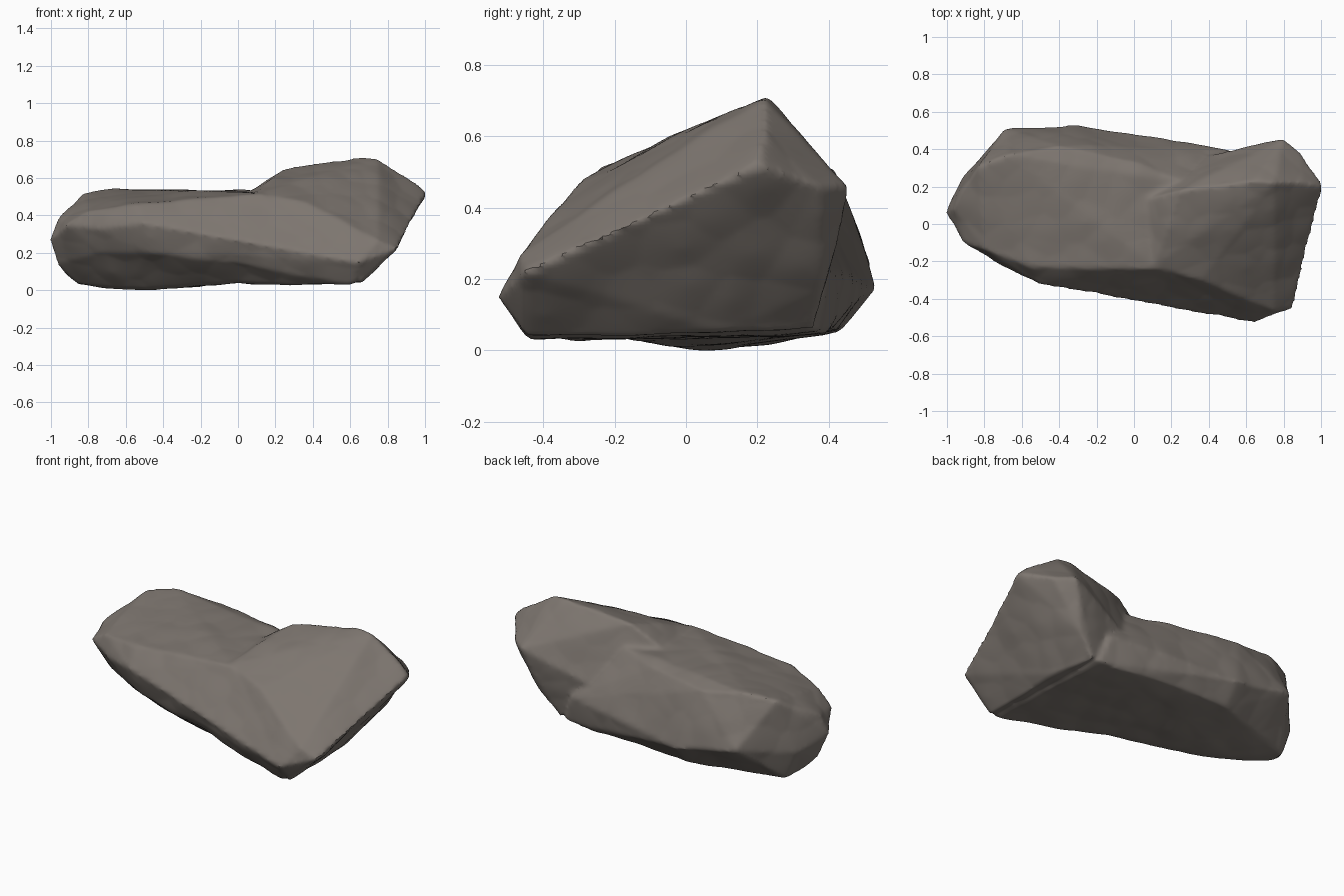
import bpy
import bmesh
from mathutils import noise

default_cube = bpy.data.objects.get("Cube")
if default_cube:
    bpy.data.objects.remove(default_cube, do_unlink=True)

# Stone material
stone = bpy.data.materials.new("grey_brown_stone")
stone.use_nodes = True
colour = (0.205, 0.18, 0.16, 1.0)
stone.diffuse_color = colour
shader = stone.node_tree.nodes["Principled BSDF"]
shader.inputs["Base Color"].default_value = colour
shader.inputs["Roughness"].default_value = 0.9


def faceted_block(name, corners):
    """Make a chiselled solid: the convex hull of its corner points."""
    bm = bmesh.new()
    for corner in corners:
        bm.verts.new(corner)
    hull = bmesh.ops.convex_hull(bm, input=bm.verts)
    loose = [e for e in set(hull["geom_interior"] + hull["geom_unused"])
             if isinstance(e, bmesh.types.BMVert)]
    bmesh.ops.delete(bm, geom=loose, context="VERTS")
    bmesh.ops.recalc_face_normals(bm, faces=bm.faces)
    mesh = bpy.data.meshes.new(name)
    bm.to_mesh(mesh)
    bm.free()
    block = bpy.data.objects.new(name, mesh)
    bpy.context.collection.objects.link(block)
    return block


# Long low slab, its front leaning out over the base
slab_tip = [(-1.01, .06, .27), (-.97, .1, .14), (-.91, -.1, .35),
            (-.96, .08, .38), (-.91, .2, .42), (-.92, .25, .2)]
slab_top = [(-.83, .31, .52), (-.67, .37, .545), (-.4, .42, .51),
            (0, .33, .51), (.3, .22, .53), (-.8, -.14, .43),
            (-.55, -.23, .46), (-.1, -.23, .47), (.13, -.24, .52)]
slab_front = [(-.75, -.2, .33), (-.5, -.32, .36), (-.74, -.13, .2),
              (-.47, -.27, .2), (0, -.39, .25), (.65, -.53, .15)]
slab_back = [(-.69, .51, .25), (-.3, .53, .17), (0, .48, .2), (.5, .4, .22)]
slab_base = [(-.92, .16, .08), (-.86, .16, .03), (-.85, .26, .03),
             (-.6, .02, .01), (-.6, .08, 0), (-.13, -.2, .05), (.23, -.32, .045),
             (.62, -.45, .03), (-.6, .33, .035), (-.3, .43, .045),
             (.34, .39, .04), (.56, .37, .05)]
rock = faceted_block("rock", slab_tip + slab_top + slab_front + slab_back + slab_base)

# Raised wedge at one end, undercut on its outer side
wedge_crest = [(.02, .12, .5), (.03, -.05, .49), (.25, .18, .655), (.45, .19, .68),
               (.65, .23, .71), (.75, .22, .71), (.9, .22, .61), (1.01, .2, .52)]
wedge_front = [(.1, -.23, .52), (.36, -.3, .47), (.6, -.41, .34), (.75, -.47, .27),
               (.85, -.45, .22), (.65, -.53, .15)]
wedge_side = [(.89, -.2, .31), (.95, 0, .42), (.8, .46, .46), (.9, .38, .46)]
wedge_base = [(.66, -.45, .035), (.66, .1, .05), (.6, .36, .06), (.7, .385, .17),
              (.1, -.1, .2), (.1, .3, .2)]
wedge = faceted_block("raised_wedge", wedge_crest + wedge_front + wedge_side + wedge_base)

# Fuse both solids into one even surface with softened edges
union = rock.modifiers.new("fuse", "BOOLEAN")
union.operation = "UNION"
union.solver = "EXACT"
union.object = wedge
remesh = rock.modifiers.new("even_surface", "REMESH")
remesh.mode = "VOXEL"
remesh.voxel_size = 0.015
soften = rock.modifiers.new("worn_edges", "SMOOTH")
soften.iterations = 3
bpy.context.view_layer.objects.active = rock
rock.select_set(True)
for modifier in list(rock.modifiers):
    bpy.ops.object.modifier_apply(modifier=modifier.name)
bpy.data.objects.remove(wedge, do_unlink=True)

# Weathering: broad swells, small chipped hollows and a shallow hollow underneath
mesh = rock.data
normals = [v.normal.copy() for v in mesh.vertices]
for vert, normal in zip(mesh.vertices, normals):
    underside = max(0, -normal.z) * max(0, 1 - abs(vert.co.x) / 0.45)
    swell = noise.noise(vert.co * 4.5)
    chips = noise.voronoi(vert.co * 6)[0]
    vert.co += normal * (0.008 * swell + 0.01 * (0.4 - chips[0]))
    vert.co.z += 0.02 * underside

# Rest the lowest point on the ground
ground = min(v.co.z for v in mesh.vertices)
for vert in mesh.vertices:
    vert.co.z -= ground

mesh.materials.clear()
mesh.materials.append(stone)
bpy.ops.object.shade_smooth_by_angle(angle=0.6)
